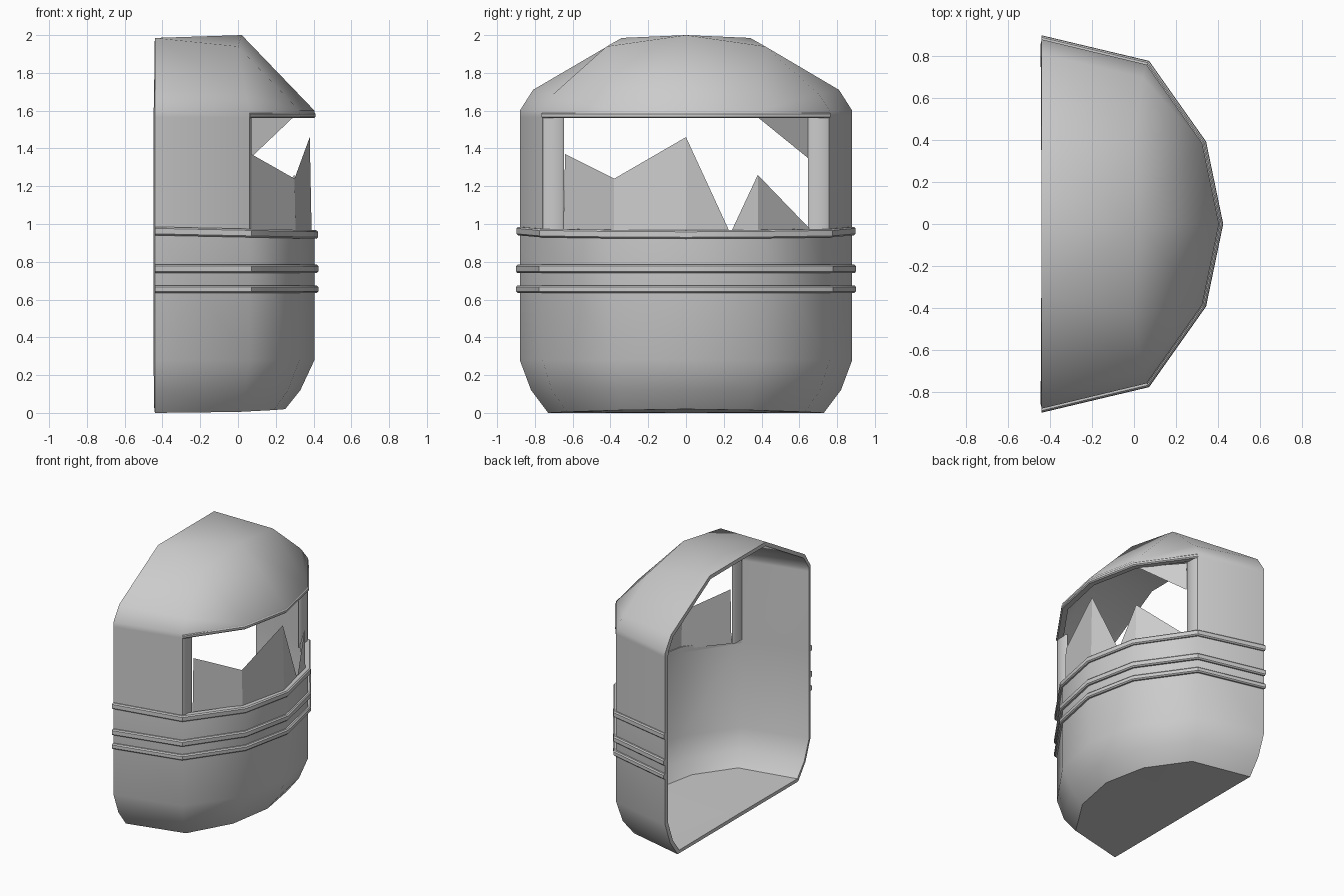
import bpy, bmesh, math
from mathutils import Vector

if "Cube" in bpy.data.objects:
    bpy.data.objects.remove(bpy.data.objects["Cube"])

# Half plan outline of the wall (x, y), rear edge to nose
PLAN = [(-.44, .88), (.06, .76), (.325, .385), (.405, 0)]


def finish(name, bm, angle=50):
    me = bpy.data.meshes.new(name)
    bm.to_mesh(me)
    bm.free()
    ob = bpy.data.objects.new(name, me)
    bpy.context.collection.objects.link(ob)
    bpy.ops.object.select_all(action='DESELECT')
    ob.select_set(True)
    bpy.context.view_layer.objects.active = ob
    bpy.ops.object.shade_smooth_by_angle(angle=math.radians(angle))
    return ob


def full_plan(o=0.0, start=0):
    """Whole outline pushed outward by o, from +y side round the nose to -y."""
    half = [Vector(p) for p in PLAN]
    pts = half + [Vector((p.x, -p.y)) for p in half[-2::-1]]
    out = []
    for i, p in enumerate(pts):
        segs = []
        if i > 0:
            segs.append((p - pts[i - 1]).normalized())
        if i < len(pts) - 1:
            segs.append((pts[i + 1] - p).normalized())
        ns = [Vector((-d.y, d.x)) for d in segs]
        n = sum(ns, Vector((0, 0))).normalized()
        q = p + n * (o / n.dot(ns[0]))
        if len(ns) == 1:
            q.x = p.x
        out.append(q)
    return out[start:len(out) - start]


def band(name, z0, z1, inner, outer, start=0, drop=0.0):
    """Bevelled strip following the wall outline."""
    c = min(.008, (z1 - z0) / 4)
    prof = [(inner, z0), (outer - c, z0), (outer, z0 + c),
            (outer, z1 - c), (outer - c, z1), (inner, z1)]
    bm = bmesh.new()
    cols = []
    for o, z in prof:
        cols.append([bm.verts.new((p.x, p.y, z - drop * (p.x + .44) / .85))
                     for p in full_plan(o, start)])
    n = len(prof)
    for k in range(n):
        a, b = cols[k], cols[(k + 1) % n]
        for i in range(len(a) - 1):
            bm.faces.new((a[i], a[i + 1], b[i + 1], b[i]))
    bm.faces.new([c[0] for c in cols])
    bm.faces.new([c[-1] for c in cols])
    bmesh.ops.recalc_face_normals(bm, faces=bm.faces)
    return finish(name, bm, 30)


# Cab shell: floor, lower wall, side pillars and hood, built as mirrored halves
def level(z):
    return [(x, y, z) for x, y in PLAN]


rows = [[(-.44, .73, 0), (0, .63, .005), (.19, .33, .015), (.25, 0, .02)],
        [(-.44, .82, .12), (.04, .71, .12), (.265, .36, .12), (.33, 0, .12)],
        level(.28), level(.95), level(1.565), level(1.6)]
faces = []
for r in range(5):
    for i in range(3):
        if r == 3 and i > 0:      # window opening
            continue
        a, b = rows[r], rows[r + 1]
        faces.append([a[i], a[i + 1], b[i + 1], b[i]])
for i in range(3):                # floor
    faces.append([(-.44, 0, 0), rows[0][i + 1], rows[0][i]])
top = rows[5]
r0a, r0b, r0c = (-.44, .81, 1.71), (-.44, .34, 1.985), (-.44, 0, 1.985)
r1a, r1b, apex = (.04, .70, 1.69), (0, .42, 1.94), (.02, 0, 2.0)
faces += [[top[0], top[1], r1a, r0a], [r0a, r1a, r1b, r0b], [r0b, r1b, apex],
          [r0b, apex, r0c], [top[1], top[2], r1a], [r1a, top[2], r1b],
          [r1b, top[2], apex], [top[2], top[3], apex]]

bm = bmesh.new()
for s in (1, -1):
    for f in faces:
        vs = [bm.verts.new((x, s * y, z)) for x, y, z in f]
        bm.faces.new(vs if s == 1 else vs[::-1])
bmesh.ops.remove_doubles(bm, verts=bm.verts, dist=.0005)
bmesh.ops.recalc_face_normals(bm, faces=bm.faces)
bm.normal_update()
low = min(bm.faces, key=lambda f: f.calc_center_median().z)
if low.normal.z > 0:
    bmesh.ops.reverse_faces(bm, faces=bm.faces)
shell = finish("cab_shell", bm)
sol = shell.modifiers.new("thickness", 'SOLIDIFY')
sol.thickness = .028
sol.offset = -1
sol.use_even_offset = True
# thicken before the smoothing modifier / attribute is shown
bpy.ops.object.modifier_apply(modifier="thickness")
bpy.ops.object.shade_smooth_by_angle(angle=math.radians(50))

# Raised belts around the wall
band("sill_belt", .94, .985, -.028, .018, drop=.018)
band("upper_belt", .74, .785, -.01, .02)
band("lower_belt", .635, .675, -.01, .02)
# Trim under the hood along the window top
band("window_top_trim", 1.56, 1.59, -.04, .006, start=1)

# Window side posts
for s, side in ((1, "left"), (-1, "right")):
    bm = bmesh.new()
    prof = [(.04, .762), (.06, .757), (.07, .735), (.072, .66), (.06, .645), (.045, .66)]
    vs = [bm.verts.new((x, s * y, .955)) for x, y in prof]
    f = bm.faces.new(vs)
    ext = bmesh.ops.extrude_face_region(bm, geom=[f])
    up = [v for v in ext['geom'] if isinstance(v, bmesh.types.BMVert)]
    bmesh.ops.translate(bm, verts=up, vec=(0, 0, .61))
    bmesh.ops.recalc_face_normals(bm, faces=bm.faces)
    finish("window_post_" + side, bm)


# Broken glass: jagged panes following the outline, leaning slightly back
def glass(y, z):
    a = abs(y)
    if a < .38:
        x = .385 + (.30 - .385) * a / .38
    else:
        x = .30 + (.065 - .30) * (a - .38) / .27
    return (x - .02 * (z - 1.2), y, z)


shards = [[(-.65, .95), (-.38, .95), (-.38, 1.24), (-.64, 1.37)],
          [(-.38, .95), (0, .95), (0, 1.46), (-.38, 1.24)],
          [(0, .95), (.235, .95), (0, 1.46)],
          [(.235, .95), (.38, .95), (.38, 1.26)],
          [(.38, .95), (.66, .95), (.65, .98), (.38, 1.26)],
          [(.38, 1.565), (.645, 1.35), (.645, 1.565)]]
bm = bmesh.new()
for sh in shards:
    bm.faces.new([bm.verts.new(glass(y, z)) for y, z in sh])
bmesh.ops.remove_doubles(bm, verts=bm.verts, dist=.0005)
finish("broken_windscreen", bm, 20)
